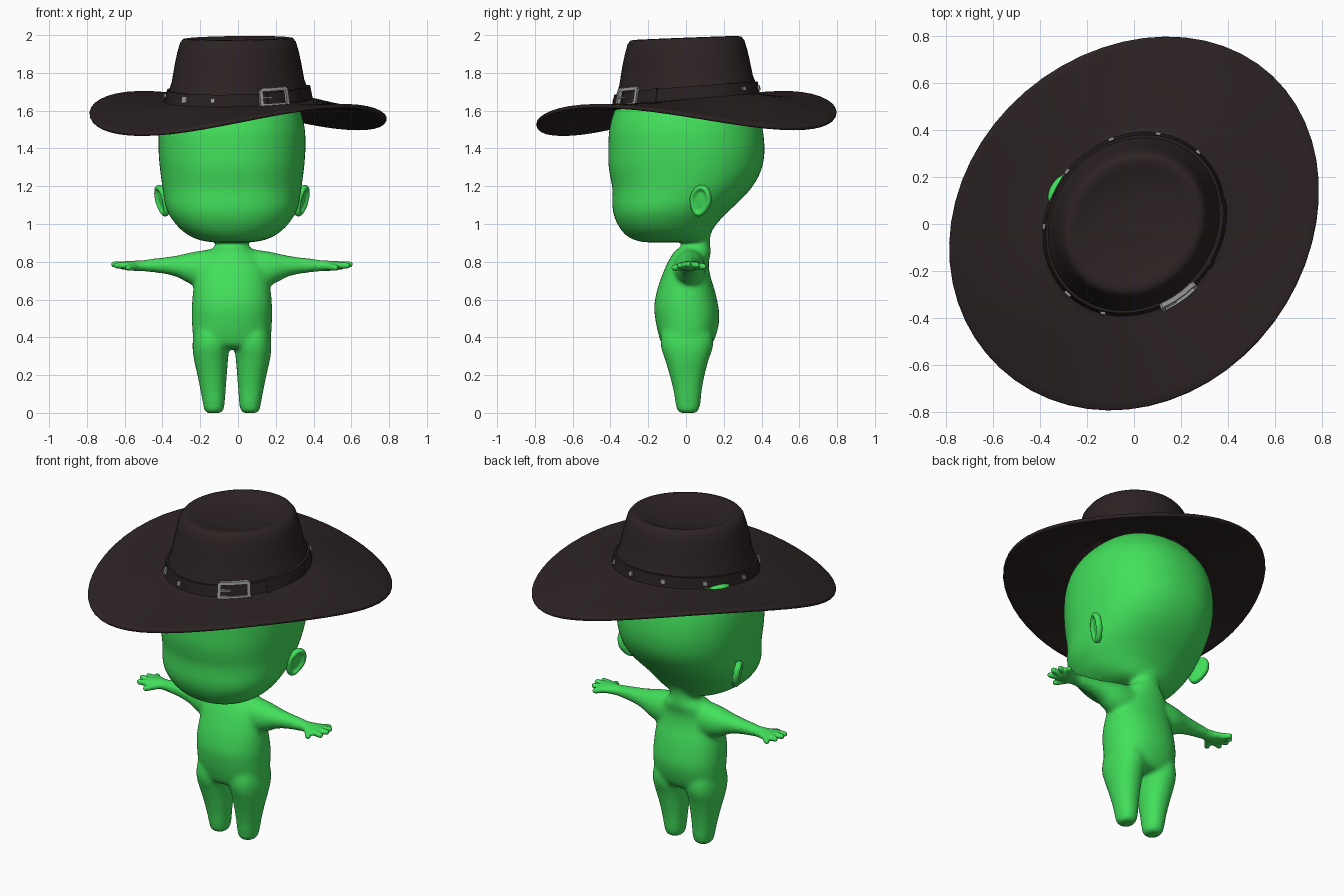
import bpy, bmesh, math
from mathutils import Vector, Matrix

if "Cube" in bpy.data.objects:
    bpy.data.objects.remove(bpy.data.objects["Cube"])

def material(name, rgb):
    m = bpy.data.materials.new(name)
    m.diffuse_color = (*rgb, 1)
    m.use_nodes = True
    m.node_tree.nodes["Principled BSDF"].inputs["Base Color"].default_value = m.diffuse_color
    return m

GREEN = material("green skin", (0.055, 0.75, 0.105))
BROWN = material("dark brown felt", (0.026, 0.017, 0.017))
BAND = material("dark band leather", (0.021, 0.014, 0.014))
SILVER = material("silver metal", (0.32, 0.32, 0.31))

def finish(bm, name, mat, smooth=True):
    bmesh.ops.recalc_face_normals(bm, faces=bm.faces)
    me = bpy.data.meshes.new(name)
    bm.to_mesh(me)
    bm.free()
    me.materials.append(mat)
    ob = bpy.data.objects.new(name, me)
    bpy.context.collection.objects.link(ob)
    for p in me.polygons:
        p.use_smooth = smooth
    return ob

def merge(ob, voxel, iterations):
    rm = ob.modifiers.new("merge", 'REMESH')
    rm.mode, rm.voxel_size, rm.use_smooth_shade = 'VOXEL', voxel, True
    sm = ob.modifiers.new("soften", 'SMOOTH')
    sm.factor, sm.iterations = .5, iterations

def loft(bm, rings, cap_start=True, cap_end=True):
    vs = [[bm.verts.new(p) for p in r] for r in rings]
    n = len(vs[0])
    for a, b in zip(vs, vs[1:]):
        for i in range(n):
            j = (i + 1) % n
            bm.faces.new((a[i], a[j], b[j], b[i]))
    if cap_start:
        bm.faces.new(vs[0][::-1])
    if cap_end:
        bm.faces.new(vs[-1])

def spline(rows, steps=5):
    # smooth curve through the rows
    out = []
    for i in range(len(rows) - 1):
        p = [rows[max(0, min(len(rows) - 1, i + k))] for k in (-1, 0, 1, 2)]
        for s in range(steps):
            t = s / steps
            out.append([.5 * (2 * b + (c - a) * t + (2 * a - 5 * b + 4 * c - d) * t * t
                              + (3 * b - a - 3 * c + d) * t ** 3) for a, b, c, d in zip(*p)])
    return out + [list(rows[-1])]

def oval(cx, cy, rx, ry, power=2.0, n=72):
    out = []
    for i in range(n):
        c, s = math.cos(math.tau * i / n), math.sin(math.tau * i / n)
        r = (abs(c) ** power + abs(s) ** power) ** (-1 / power)
        out.append((cx + rx * r * c, cy + ry * r * s))
    return out

def upright(bm, rows, power=2.0):
    # rows: z, half width, front y, back y, centre x
    loft(bm, [[(x, y, z) for x, y in oval(c, (f + b) / 2, w, (b - f) / 2, power)]
              for z, w, f, b, c in spline(rows)])

MID = Vector((-0.032, 0, 0))
body, ends = bmesh.new(), bmesh.new()
# head
upright(body, [(*r, 0) for r in [
    (.903, .10, -.22, .08), (.912, .16, -.262, .10), (.932, .215, -.307, .118), (.965, .264, -.34, .138),
    (1.0, .298, -.363, .162), (1.05, .333, -.383, .207), (1.1, .353, -.390, .26), (1.15, .362, -.389, .311),
    (1.2, .369, -.391, .353), (1.26, .377, -.403, .388), (1.32, .384, -.411, .408), (1.4, .389, -.411, .416),
    (1.5, .386, -.406, .406), (1.6, .363, -.379, .38), (1.67, .325, -.337, .337), (1.73, .272, -.277, .287),
    (1.78, .2, -.2, .21), (1.81, .12, -.12, .13), (1.82, .04, -.04, .05)]], power=2.25)
# torso and neck
upright(body, [(*r, 0) for r in [
    (.34, .15, -.09, .1), (.36, .19, -.125, .135), (.42, .208, -.147, .162), (.5, .212, -.163, .177),
    (.57, .212, -.168, .17), (.65, .205, -.153, .152), (.72, .192, -.13, .13), (.79, .175, -.1, .12),
    (.85, .13, -.065, .132), (.885, .088, -.025, .128), (.93, .078, .005, .128), (1.0, .082, .0, .15)]], power=2.2)

for s in (-1, 1):
    # leg
    upright(body, [(z, w, f, b, s * c) for z, w, f, b, c in [
        (-.001, .035, -.028, .048, .096), (.01, .05, -.046, .066, .096), (.05, .058, -.056, .077, .096),
        (.12, .067, -.067, .084, .1), (.2, .078, -.087, .099, .105), (.28, .09, -.111, .12, .111),
        (.35, .097, -.133, .143, .112), (.42, .09, -.13, .14, .112), (.48, .07, -.1, .11, .11)]], power=2.2)
    # arm
    loft(body, [[(s * x, y, z) for y, z in oval(.02, zc, ry, rz, 2, 32)] for x, zc, rz, ry in spline([
        (.03, .765, .105, .07), (.1, .765, .103, .082), (.17, .763, .096, .084), (.23, .767, .081, .075),
        (.29, .776, .058, .06), (.36, .78, .044, .048), (.44, .78, .035, .04), (.5, .779, .026, .034)])])
    # palm
    loft(ends, [[(s * x, y, z) for y, z in oval(.02, zc, ry, rz, 2, 32)] for x, zc, rz, ry in spline([
        (.43, .78, .031, .035), (.49, .779, .028, .04), (.545, .779, .025, .062),
        (.58, .781, .02, .064), (.594, .782, .011, .05)])])
    # fingers and thumb
    for a, b in [((.56, -.018, .781), (.613, -.033, .78)), ((.57, .008, .783), (.625, .012, .786)),
                 ((.57, .038, .781), (.613, .058, .783)), ((.55, .06, .777), (.582, .095, .775)),
                 ((.51, -.01, .774), (.55, -.063, .768))]:
        p, q = Vector((s * a[0], *a[1:])), Vector((s * b[0], *b[1:]))
        d = q - p
        m = Matrix.Translation((p + q) / 2) @ d.to_track_quat('Z', 'Y').to_matrix().to_4x4()
        bmesh.ops.create_cone(ends, cap_ends=True, segments=12, radius1=.02, radius2=.0165, depth=d.length, matrix=m)
        bmesh.ops.create_icosphere(ends, subdivisions=2, radius=.0165, matrix=Matrix.Translation(q))
    # ear: thin inner disc with a raised rim
    em = (Matrix.Translation((s * .362, .08, 1.125)) @ Matrix.Rotation(s * .2, 4, 'Y')
          @ Matrix.Rotation(-s * .4, 4, 'Z') @ Matrix.Rotation(-.2, 4, 'X'))
    bmesh.ops.create_uvsphere(ends, u_segments=24, v_segments=14, radius=1,
                              matrix=em @ Matrix.Diagonal((.016, .05, .078, 1)))
    rim = []
    for i in range(37):
        t = math.tau * i / 36
        ry, rz = .047 - .012 * max(0, -math.sin(t)), .073
        rim.append([em @ Vector((math.sin(k) * .02 + s * .008, math.cos(t) * (ry + .015 * math.cos(k)),
                                 math.sin(t) * (rz + .015 * math.cos(k))))
                    for k in [math.tau * j / 12 for j in range(12)]])
    loft(ends, rim, False, False)
bmesh.ops.remove_doubles(ends, verts=ends.verts, dist=1e-5)
for bm in (body, ends):
    bmesh.ops.translate(bm, verts=bm.verts, vec=MID)
merge(finish(body, "figure_body", GREEN), .0095, 24)
merge(finish(ends, "hands_and_ears", GREEN), .0065, 6)

# sliver of scalp showing through at the foot of the crown
pb = bmesh.new()
bmesh.ops.create_uvsphere(pb, u_segments=24, v_segments=12, radius=1,
                          matrix=Matrix.Translation((-.312, .148, 1.664)) @ Matrix.Rotation(math.radians(57), 4, 'Z')
                          @ Matrix.Diagonal((.075, .042, .02, 1)))
finish(pb, "scalp_sliver", GREEN)

# hat: long axis turned toward the back right
PHI = math.radians(47)
CP, SP = math.cos(PHI), math.sin(PHI)

def place(u, v, z):
    return Vector((u * CP - v * SP, u * SP + v * CP, z))

def base_z(t):
    return 1.655 + .03 * math.cos(t) + .018 * math.sin(t)

def brim_z(t):
    return 1.585 - .085 * math.cos(2 * t) + .015 * math.cos(t) + .035 * math.sin(t)

N = 56
TS = [math.tau * i / N for i in range(N)]
rings = []
# crown: a, b, z, share of the base tilt
for a, b, z, k in [(.03, .025, 1.95, 0), (.12, .1, 1.952, 0), (.2, .17, 1.96, .1), (.255, .22, 1.975, .2),
                   (.285, .25, 1.985, .3), (.308, .275, 1.982, .3), (.324, .291, 1.962, .3), (.34, .305, 1.91, .4),
                   (.354, .317, 1.85, .5), (.373, .33, 1.76, .8), (.396, .348, 1.70, 1)]:
    rings.append([place(a * math.cos(t), b * math.sin(t), z + k * (base_z(t) - 1.655)) for t in TS])
# brim
for i in range(11):
    s = i / 10
    k = s ** 1.25
    ring = []
    for t in TS:
        front = (1 - math.cos(t)) / 2
        a = .408 + (.866 - .026 * front - .408) * s
        b = .358 + (.716 + .022 * front - .358) * s
        ring.append(place(a * math.cos(t), b * math.sin(t), base_z(t) * (1 - k) + brim_z(t) * k))
    rings.append(ring)
hb = bmesh.new()
loft(hb, rings, True, False)
hat = finish(hb, "hat", BROWN)
if hat.data.polygons[-1].normal.z < 0:
    hat.data.flip_normals()
so = hat.modifiers.new("thickness", 'SOLIDIFY')
so.thickness, so.offset = .022, -1
bv = hat.modifiers.new("round_rim", 'BEVEL')
bv.width, bv.segments, bv.limit_method, bv.angle_limit = .008, 2, 'ANGLE', math.radians(60)

def strip(bm, t0, t1, h0, h1, off, thick=.02):
    # curved bar lying on the crown wall
    n = max(2, int(abs(t1 - t0) / .1))
    sec = []
    for i in range(n + 1):
        t = t0 + (t1 - t0) * i / n
        ring = []
        for h, o in ((h0, off - thick), (h0, off), (h1, off), (h1, off - thick)):
            a, b = .41 - .2 * h + o, .361 - .19 * h + o
            ring.append(place(a * math.cos(t), b * math.sin(t), base_z(t) + h))
        sec.append(ring)
    loft(bm, sec)

def local_t(x, y):
    return math.atan2((-x * SP + y * CP) / .36, (x * CP + y * SP) / .41)

# hat band, strap end and keeper loop
bb = bmesh.new()
strip(bb, 0, math.tau, .0, .064, .004)
tb, te = local_t(.18, -.295), local_t(.37, .1)
strip(bb, tb - .1, te - .05, .004, .068, .011)
strip(bb, te - .05, te, .016, .056, .011)
strip(bb, tb + .45, tb + .52, -.002, .074, .016)
finish(bb, "hat_band", BAND, False)

# buckle frame with prong
kb = bmesh.new()
w = .22
for h0, h1 in ((-.008, .01), (.074, .092)):
    strip(kb, tb - w + .02, tb + w - .02, h0, h1, .024)
for c in (-w, w - .045):
    strip(kb, tb + c, tb + c + .045, .0, .084, .024)
strip(kb, tb - w, tb - .04, .037, .045, .022)
finish(kb, "buckle", SILVER, False)

# studs around the band
sb = bmesh.new()
for x, y, r in [(-.095, .355, .03), (.105, .39, .03), (.285, .32, .03), (-.26, .205, .03),
                (-.36, -.01, .03), (-.285, -.3, .045), (-.13, -.37, .03)]:
    t = local_t(x, y)
    strip(sb, t - r, t + r, .032 - r * .38, .032 + r * .38, .014)
finish(sb, "band_studs", SILVER, False)
